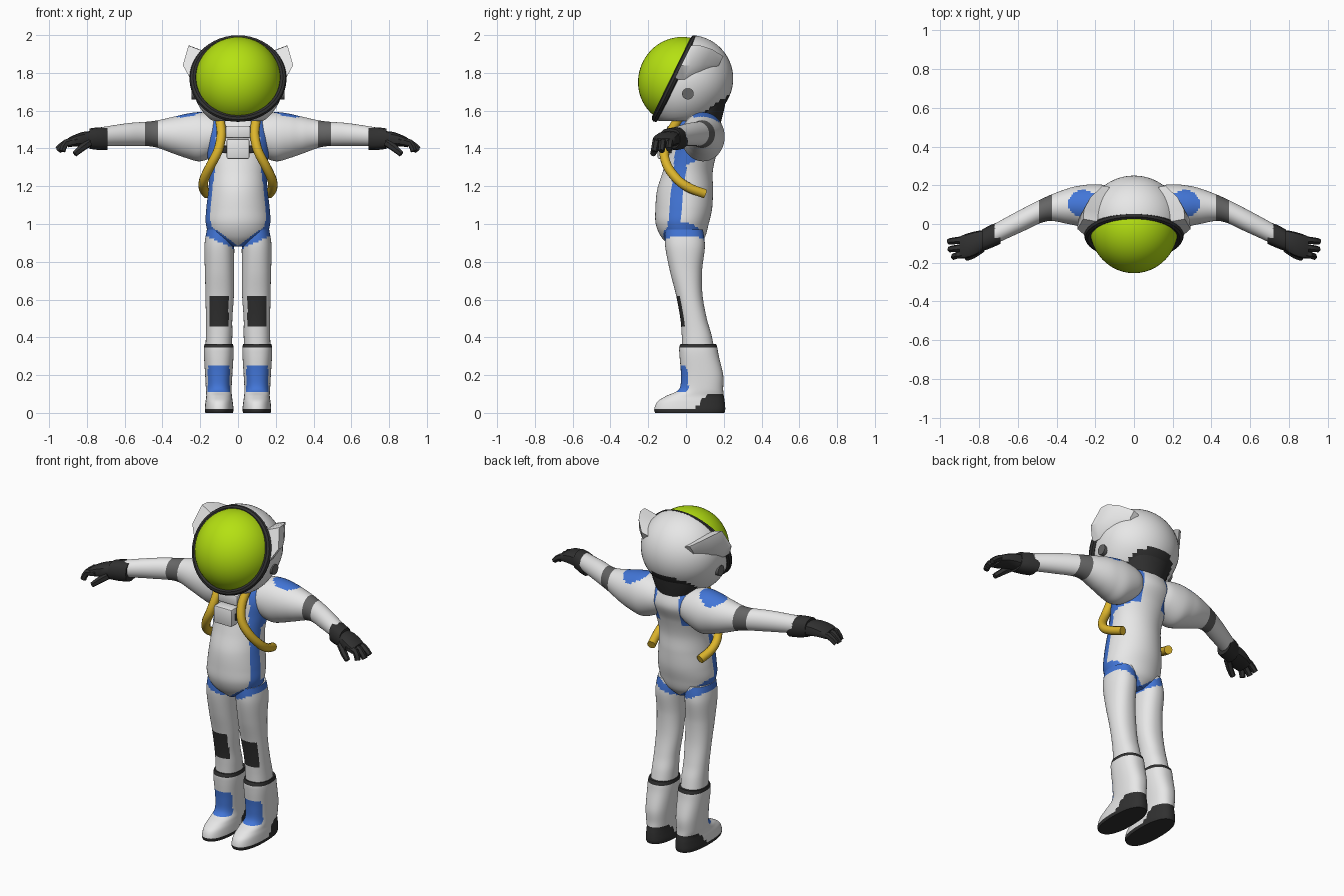
import bpy, bmesh, math
from mathutils import Vector, Matrix

if "Cube" in bpy.data.objects:
    bpy.data.objects.remove(bpy.data.objects["Cube"])


def material(name, rgb):
    m = bpy.data.materials.new(name)
    m.diffuse_color = (*rgb, 1)
    m.use_nodes = True
    m.node_tree.nodes["Principled BSDF"].inputs["Base Color"].default_value = m.diffuse_color
    return m


WHITE, BLUE, DARK, GREY, YELLOW, GREEN = range(6)
MATS = [material("suit_white", (0.8, 0.8, 0.8)), material("trim_blue", (0.055, 0.18, 0.68)),
        material("rubber_dark", (0.03, 0.03, 0.03)), material("band_grey", (0.13, 0.13, 0.13)),
        material("hose_yellow", (0.72, 0.46, 0.025)), material("visor_green", (0.46, 0.75, 0.006))]


def finish(name, bm, rule=WHITE, mirror=False):
    """Turn a bmesh into an object; rule is a colour or a function of face centre and normal."""
    bmesh.ops.recalc_face_normals(bm, faces=bm.faces)
    for f in bm.faces:
        f.material_index = rule(f.calc_center_median(), f.normal) if callable(rule) else rule
    me = bpy.data.meshes.new(name)
    bm.to_mesh(me)
    bm.free()
    for m in MATS:
        me.materials.append(m)
    ob = bpy.data.objects.new(name, me)
    bpy.context.collection.objects.link(ob)
    if mirror:
        mod = ob.modifiers.new("mirror", 'MIRROR')
        mod.use_mirror_merge = False
    return ob


def spline(keys, steps):
    """Smooth rows through the key rows."""
    rows = []
    for i in range(len(keys) - 1):
        a, b, c, d = (keys[min(max(j, 0), len(keys) - 1)] for j in (i - 1, i, i + 1, i + 2))
        for k in range(steps):
            t = k / steps
            rows.append([0.5 * (2 * q + (r - p) * t + (2 * p - 5 * q + 4 * r - s) * t * t
                                + (3 * q - p - 3 * r + s) * t ** 3) for p, q, r, s in zip(a, b, c, d)])
    return rows + [list(keys[-1])]


def loft(name, keys, rule=WHITE, axis='z', steps=6, n=40, power=1.0, mirror=False):
    """Skin elliptical sections (position, centre 1, centre 2, radius 1, radius 2) along an axis."""
    bm = bmesh.new()
    rings = []
    for s, c1, c2, r1, r2 in spline(keys, steps):
        ring = []
        for k in range(n):
            a = 2 * math.pi * k / n
            ca, sa = math.cos(a), math.sin(a)
            u = c1 + r1 * math.copysign(abs(ca) ** power, ca)
            v = c2 + r2 * math.copysign(abs(sa) ** power, sa)
            ring.append(bm.verts.new((u, v, s) if axis == 'z' else (s, u, v)))
        rings.append(ring)
    for a, b in zip(rings, rings[1:]):
        for k in range(n):
            bm.faces.new((a[k], a[(k + 1) % n], b[(k + 1) % n], b[k]))
    bm.faces.new(rings[0])
    bm.faces.new(rings[-1])
    return finish(name, bm, rule, mirror)


def tube(name, pts, r, rule, n=12, steps=6, closed=False, mirror=False, taper=1.0):
    """Round tube through points."""
    pts = [Vector(p) for p in (pts if closed else spline(pts, steps))]
    m = len(pts)
    bm = bmesh.new()
    rings = []
    for i, p in enumerate(pts):
        if closed:
            d = pts[(i + 1) % m] - pts[i - 1]
        else:
            d = pts[min(i + 1, m - 1)] - pts[max(i - 1, 0)]
        d.normalize()
        side = d.cross(Vector((0.3, 1, 0.2)) if not closed else Vector((0, -0.9, 0.44))).normalized()
        up = d.cross(side)
        rr = r * (1 + (taper - 1) * i / (m - 1))
        rings.append([bm.verts.new(p + rr * (math.cos(a) * side + math.sin(a) * up))
                      for a in (2 * math.pi * k / n for k in range(n))])
    for i in range(m if closed else m - 1):
        a, b = rings[i], rings[(i + 1) % m]
        for k in range(n):
            bm.faces.new((a[k], a[(k + 1) % n], b[(k + 1) % n], b[k]))
    if not closed:
        bm.faces.new(rings[0])
        bm.faces.new(rings[-1])
    return finish(name, bm, rule, mirror)


def box(name, lo, hi, rule, bevel=0.008, mirror=False):
    bm = bmesh.new()
    lo, hi = Vector(lo), Vector(hi)
    bmesh.ops.create_cube(bm, size=1, matrix=Matrix.Translation((lo + hi) / 2) @ Matrix.Diagonal((*(hi - lo), 1)))
    bmesh.ops.bevel(bm, geom=bm.edges[:], offset=bevel, segments=2, affect='EDGES', profile=0.5)
    return finish(name, bm, rule, mirror)


# Torso with hip band, side stripe and back yoke
def hip_band(c):
    return 0.86 + 0.45 * abs(c.x) < c.z < 0.885 + 0.72 * abs(c.x)


def torso_rule(c, n):
    x = abs(c.x)
    stripe = c.z > 0.97 and x > 0.05 and abs(c.y + 0.062 - (c.z - 1) * 0.1) < 0.034
    under_arm = -0.02 < c.y and x > 0.075 and abs(c.z - 1.345 - 0.35 * c.y) < 0.032
    yoke = c.y > 0.1 and c.z > 1.38 and 0.075 < x < 0.115
    return BLUE if hip_band(c) or stripe or under_arm or yoke else WHITE


loft("torso", [(0.88, 0, -0.01, 0.04, 0.07), (0.93, 0, -0.015, 0.14, 0.115), (1.0, 0, -0.02, 0.17, 0.14),
               (1.08, 0, -0.012, 0.168, 0.15), (1.18, 0, -0.005, 0.157, 0.148), (1.28, 0, 0.01, 0.152, 0.132),
               (1.38, 0, 0.035, 0.165, 0.13), (1.47, 0, 0.06, 0.18, 0.14), (1.54, 0, 0.065, 0.155, 0.12),
               (1.59, 0, 0.07, 0.1, 0.09)], torso_rule, steps=9, n=96)


# Legs with knee patches
def leg_rule(c, n):
    if 0.46 < c.z < 0.62 and abs(c.x - 0.1) < 0.05 and n.y < -0.3:
        return DARK
    return BLUE if hip_band(c) else WHITE


loft("leg", [(0.34, 0.102, 0.065, 0.07, 0.085), (0.42, 0.1, 0.055, 0.07, 0.078), (0.5, 0.1, 0.04, 0.07, 0.07),
             (0.62, 0.097, 0.018, 0.075, 0.07), (0.75, 0.098, 0, 0.077, 0.085), (0.88, 0.099, -0.005, 0.079, 0.105),
             (0.97, 0.095, -0.01, 0.07, 0.1)], leg_rule, steps=10, n=56, power=0.9, mirror=True)


# Boots with sole, heel and shin panel
def boot_rule(c, n):
    if c.z < 0.02 or c.z > 0.347 or (c.z < 0.1 and c.y > 0.03 + 0.8 * c.z):
        return DARK
    if 0.11 < c.z < 0.25 and abs(c.x - 0.102) < 0.058 and n.y < -0.2:
        return BLUE
    return WHITE


loft("boot", [(0, 0.1, 0.02, 0.073, 0.183), (0.02, 0.1, 0.02, 0.076, 0.188), (0.06, 0.1, 0.027, 0.072, 0.178),
              (0.09, 0.1, 0.048, 0.068, 0.152), (0.125, 0.102, 0.08, 0.068, 0.117), (0.2, 0.102, 0.085, 0.072, 0.112),
              (0.3, 0.102, 0.07, 0.078, 0.104), (0.345, 0.102, 0.065, 0.078, 0.101),
              (0.365, 0.102, 0.065, 0.075, 0.094)], boot_rule, steps=6, n=56, power=0.85, mirror=True)


# Arms with shoulder caps and elbow bands
def arm_rule(c, n):
    if 0.42 < c.x < 0.485:
        return GREY
    if n.z > 0.2 and ((c.x - 0.26) / 0.08) ** 2 + ((c.y - 0.105) / 0.07) ** 2 < 1:
        return BLUE
    return WHITE


loft("arm", [(0.06, 0.08, 1.47, 0.09, 0.08), (0.12, 0.085, 1.47, 0.11, 0.11), (0.2, 0.09, 1.462, 0.115, 0.13),
             (0.27, 0.092, 1.466, 0.107, 0.118), (0.34, 0.092, 1.47, 0.092, 0.098), (0.45, 0.078, 1.477, 0.064, 0.068),
             (0.58, 0.018, 1.474, 0.059, 0.06), (0.72, -0.052, 1.463, 0.053, 0.05)],
     arm_rule, axis='x', steps=9, n=48, mirror=True)

# Gloves: cuff, palm, fingers and thumb
loft("glove_cuff", [(0.69, -0.045, 1.452, 0.058, 0.06), (0.74, -0.065, 1.452, 0.06, 0.06),
                    (0.785, -0.085, 1.452, 0.056, 0.054)], DARK, 'x', 2, 12, 0.8, True)
loft("glove_palm", [(0.77, -0.08, 1.45, 0.05, 0.042), (0.82, -0.1, 1.45, 0.062, 0.038),
                    (0.87, -0.115, 1.44, 0.063, 0.03), (0.9, -0.12, 1.43, 0.055, 0.024)], DARK, 'x', 2, 12, 0.7, True)
for i, (y0, tip) in enumerate([(-0.08, (0.955, -0.09, 1.395)), (-0.12, (0.95, -0.13, 1.385)),
                               (-0.155, (0.93, -0.17, 1.385))]):
    tube(f"finger_{i + 1}", [(0.85, y0, 1.44), (0.91, y0 - 0.005, 1.43), tip], 0.022, DARK, 6, 2, mirror=True, taper=0.75)
tube("thumb", [(0.79, -0.13, 1.43), (0.83, -0.16, 1.4), (0.865, -0.175, 1.37)], 0.024, DARK, 6, 2, mirror=True, taper=0.65)

# Neck collar
loft("neck", [(1.52, 0, 0.065, 0.12, 0.115), (1.6, 0, 0.095, 0.14, 0.105), (1.67, 0, 0.115, 0.15, 0.1)], DARK, steps=4)

# Helmet shell and visor, both split on the tilted rim plane
RIM, FWD, UP = Vector((0, -0.06, 1.77)), Vector((0, -0.9, 0.44)).normalized(), Vector((0, 0.44, 0.9)).normalized()


def dome(name, centre, r, sx, chin, front, rule):
    bm = bmesh.new()
    bmesh.ops.create_uvsphere(bm, u_segments=48, v_segments=32, radius=r)
    for v in bm.verts:
        d = max(0, v.co.normalized().dot(Vector((0, -0.65, -0.76))))
        v.co *= 1 + chin * d * d
        v.co.x *= sx
        v.co += Vector(centre)
        v.co.z = max(v.co.z, 1.545)
    bmesh.ops.bisect_plane(bm, geom=bm.verts[:] + bm.edges[:] + bm.faces[:], plane_co=RIM, plane_no=FWD,
                           clear_inner=front, clear_outer=not front)
    return finish(name, bm, rule)


dome("helmet_shell", (0, 0.02, 1.77), 0.23, 1.06, 0.24, False,
     lambda c, n: DARK if c.y > 0.05 and c.z < 1.6 + 0.65 * (c.y - 0.1) else WHITE)
dome("visor", (0, -0.02, 1.76), 0.23, 0.99, 0.04, True, GREEN)
tube("visor_rim", [RIM + 0.238 * math.cos(a) * Vector((1, 0, 0)) + 0.235 * math.sin(a) * UP
                   for a in (2 * math.pi * k / 48 for k in range(48))], 0.019, DARK, 8, closed=True)

# Side lamps: framed front panel tapering back into the shell
bm = bmesh.new()
outline = [(0.17, 1.91), (0.262, 1.945), (0.292, 1.84), (0.25, 1.765), (0.2, 1.78)]
mid = Vector((0.23, 1.85))
sections = []
for depth, size, shift in ((0, 1, 0), (0.05, 1, -0.004), (0.12, 0.8, -0.03), (0.2, 0.4, -0.08)):
    ring = []
    for p in outline:
        q = mid + (Vector(p) - mid) * size
        ring.append(bm.verts.new((q.x + shift, -0.06 + (q.y - 1.77) * 0.49 + depth, q.y)))
    sections.append(ring)
for a, b in zip(sections, sections[1:]):
    for k in range(5):
        bm.faces.new((a[k], a[(k + 1) % 5], b[(k + 1) % 5], b[k]))
panel = bm.faces.new(sections[0])
bm.faces.new(sections[-1])
bmesh.ops.inset_region(bm, faces=[panel], thickness=0.016)
pc = panel.calc_center_median()
finish("side_lamp", bm, lambda c, n: DARK if n.y < -0.5 and (c - pc).length > 0.012 else WHITE, True)

# Ear discs
loft("ear_disc", [(0.2, 0.01, 1.69, 0.031, 0.031), (0.245, 0.01, 1.69, 0.031, 0.031)], GREY, 'x', 1, 16, mirror=True)

# Air hoses
tube("air_hose", [(0.1, -0.03, 1.57), (0.088, -0.085, 1.48), (0.105, -0.115, 1.39), (0.145, -0.1, 1.31),
                  (0.18, -0.045, 1.235), (0.183, 0.02, 1.19), (0.165, 0.1, 1.16)], 0.025, YELLOW, mirror=True)

# Chest unit with strap and side clips
box("chest_unit", (-0.06, -0.15, 1.345), (0.06, -0.07, 1.45), WHITE)
box("chest_strap", (-0.065, -0.1, 1.455), (0.065, -0.05, 1.52), WHITE)
box("chest_clip", (0.055, -0.115, 1.375), (0.085, -0.07, 1.415), DARK, 0.005, True)

# Smooth shading that keeps hard edges
bpy.ops.object.select_all(action='SELECT')
bpy.context.view_layer.objects.active = bpy.data.objects["torso"]
bpy.ops.object.shade_smooth_by_angle(angle=math.radians(40))
